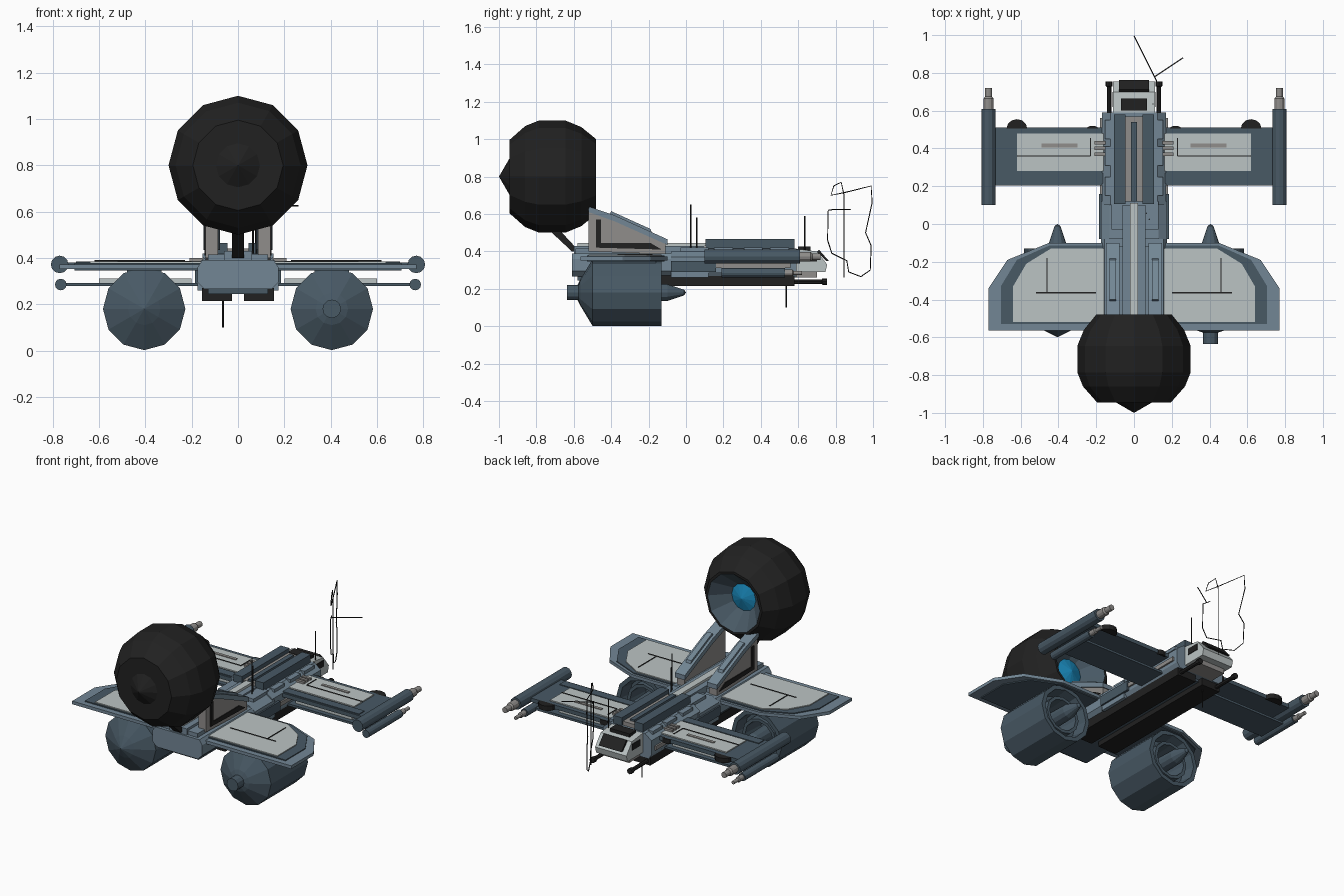
import bpy, bmesh, math
from mathutils import Vector


def material(name, r, g, b):
    m = bpy.data.materials.new(name)
    m.diffuse_color = (r, g, b, 1)
    return m


SLATE = material("dark_slate", 0.065, 0.10, 0.13)
STEEL = material("blue_steel", 0.17, 0.24, 0.30)
LIGHT = material("pale_panel", 0.50, 0.55, 0.55)
BLACK = material("black", 0.015, 0.015, 0.015)
STONE = material("warm_grey", 0.28, 0.27, 0.26)
BLUE = material("glow_blue", 0.01, 0.25, 0.50)


def finish(name, bm, mat):
    bmesh.ops.recalc_face_normals(bm, faces=bm.faces)
    me = bpy.data.meshes.new(name)
    bm.to_mesh(me)
    bm.free()
    me.materials.append(mat)
    ob = bpy.data.objects.new(name, me)
    bpy.context.collection.objects.link(ob)
    return ob


def prism(name, pts, axis, lo, hi, mat):
    """Extrude a 2D outline along x (y,z points), y (x,z points) or z (x,y points)."""
    put = {"x": lambda p, t: (t, p[0], p[1]), "y": lambda p, t: (p[0], t, p[1]),
           "z": lambda p, t: (p[0], p[1], t)}[axis]
    bm = bmesh.new()
    a = [bm.verts.new(put(p, lo)) for p in pts]
    b = [bm.verts.new(put(p, hi)) for p in pts]
    bm.faces.new(a)
    bm.faces.new(b)
    for i in range(len(pts)):
        j = (i + 1) % len(pts)
        bm.faces.new((a[i], a[j], b[j], b[i]))
    return finish(name, bm, mat)


def box(name, x0, x1, y0, y1, z0, z1, mat):
    return prism(name, [(x0, y0), (x1, y0), (x1, y1), (x0, y1)], "z", z0, z1, mat)


def pair(name, x0, x1, *rest):
    box("right_" + name, x0, x1, *rest)
    box("left_" + name, -x1, -x0, *rest)


def lathe(name, profile, x, z, mat, n=12):
    """Revolve (radius, y) points about an axis parallel to y."""
    bm = bmesh.new()
    rings = []
    for r, y in profile:
        k = 1 if r == 0 else n
        rings.append([bm.verts.new((x + r * math.sin(math.tau * i / n), y,
                                    z + r * math.cos(math.tau * i / n))) for i in range(k)])
    for a, b in zip(rings, rings[1:]):
        for i in range(n):
            j = (i + 1) % n
            quad = [a[i % len(a)], a[j % len(a)], b[j % len(b)], b[i % len(b)]]
            bm.faces.new(list(dict.fromkeys(quad)))
    return finish(name, bm, mat)


def wire(name, pts, r=0.003, mat=BLACK):
    cu = bpy.data.curves.new(name, "CURVE")
    cu.dimensions = "3D"
    cu.bevel_depth = r
    cu.bevel_resolution = 0
    cu.use_fill_caps = True
    sp = cu.splines.new("POLY")
    sp.points.add(len(pts) - 1)
    for p, co in zip(sp.points, pts):
        p.co = (*co, 1)
    cu.materials.append(mat)
    bpy.context.collection.objects.link(bpy.data.objects.new(name, cu))


# Large ball with its funnel and glowing centre
lathe("ball_shell", [(0, -1.0), (0.095, -0.945), (0.195, -0.945), (0.27, -0.86), (0.30, -0.785),
                     (0.30, -0.645), (0.265, -0.56), (0.20, -0.48), (0.185, -0.48)], 0, 0.80, BLACK)
lathe("ball_funnel", [(0.185, -0.48), (0.085, -0.58)], 0, 0.80, SLATE)
lathe("ball_glow", [(0.085, -0.58), (0, -0.555)], 0, 0.80, BLUE)
prism("ball_strut", [(-0.76, 0.54), (-0.70, 0.54), (-0.57, 0.40), (-0.61, 0.40)], "x", -0.025, 0.025, BLACK)

# Fuselage
prism("rear_hull", [(-0.145, 0.265), (0.145, 0.265), (0.175, 0.295), (0.175, 0.36), (0.155, 0.39),
                    (-0.155, 0.39), (-0.175, 0.36), (-0.175, 0.295)], "y", -0.61, -0.08, STEEL)
prism("middle_hull", [(-0.175, 0.26), (0.175, 0.26), (0.175, 0.37), (0.13, 0.40), (-0.13, 0.40),
                      (-0.175, 0.37)], "y", -0.08, 0.12, STEEL)
prism("front_hull", [(-0.15, 0.26), (0.15, 0.26), (0.17, 0.29), (0.17, 0.38), (0.125, 0.415),
                     (-0.125, 0.415), (-0.17, 0.38), (-0.17, 0.29)], "y", 0.10, 0.59, STEEL)
box("rear_deck", -0.13, 0.13, -0.59, -0.12, 0.39, 0.415, STEEL)
box("rear_spine", -0.06, 0.06, -0.60, 0.10, 0.39, 0.43, STEEL)
box("rear_spine_ridge", -0.022, 0.022, -0.58, 0.11, 0.43, 0.445, LIGHT)
box("front_spine", -0.06, 0.06, 0.12, 0.57, 0.41, 0.44, STONE)
box("front_spine_ridge", -0.015, 0.015, 0.12, 0.54, 0.44, 0.452, SLATE)
box("middle_deck", -0.12, 0.13, -0.03, 0.12, 0.40, 0.42, STEEL)
pair("front_top_rail", 0.045, 0.105, 0.105, 0.58, 0.41, 0.465, SLATE)
pair("side_step", 0.17, 0.185, -0.08, 0.16, 0.29, 0.35, SLATE)
pair("side_stripe", 0.165, 0.18, 0.12, 0.56, 0.31, 0.335, STONE)
pair("belly_pod", 0.025, 0.155, -0.35, 0.58, 0.215, 0.27, BLACK)
box("belly_keel", -0.13, 0.13, -0.58, 0.55, 0.245, 0.27, SLATE)
for s, side in ((1, "right"), (-1, "left")):
    for y in (0.20, 0.36, 0.50):
        box(side + "_deck_plate", s * 0.135 - 0.018, s * 0.135 + 0.018, y - 0.05, y + 0.05, 0.40, 0.42, STEEL)

# Cockpit nose
prism("nose", [(0.58, 0.29), (0.745, 0.29), (0.755, 0.33), (0.70, 0.40), (0.58, 0.415)], "x", -0.11, 0.11, LIGHT)
prism("windscreen", [(0.748, 0.35), (0.763, 0.35), (0.712, 0.408), (0.70, 0.40)], "x", -0.08, 0.08, BLACK)
pair("nose_window", 0.105, 0.114, 0.62, 0.70, 0.345, 0.385, BLACK)
box("nose_hatch", -0.07, 0.07, 0.60, 0.665, 0.40, 0.425, BLACK)
box("chin", -0.09, 0.09, 0.56, 0.70, 0.26, 0.30, STONE)

# Outlines of the swept rear wing: rim, frame and panel
REAR = [("rim", [(0.15, -0.10), (0.45, -0.10), (0.67, -0.19), (0.77, -0.34), (0.77, -0.565), (0.15, -0.565)],
         0.352, 0.372, STEEL),
        ("frame", [(0.15, -0.115), (0.45, -0.115), (0.62, -0.19), (0.705, -0.33), (0.705, -0.53), (0.15, -0.53)],
         0.346, 0.378, SLATE),
        ("panel", [(0.15, -0.13), (0.44, -0.13), (0.57, -0.21), (0.64, -0.33), (0.64, -0.52), (0.15, -0.52)],
         0.36, 0.384, LIGHT)]
ENGINE = [(0.07, -0.565), (0.178, -0.50), (0.178, -0.13), (0.152, -0.13), (0.14, -0.21), (0.118, -0.21),
          (0.118, -0.155), (0.098, -0.155), (0.088, -0.30), (0.05, -0.30), (0.045, -0.10), (0.015, -0.01), (0, 0)]

for s, side in ((1, "right_"), (-1, "left_")):
    # Rear wings with engraved lines
    for part, pts, lo, hi, mat in REAR:
        prism(side + "rear_wing_" + part, [(s * x, y) for x, y in pts], "z", lo, hi, mat)
    # Engines; the right one ends in a nozzle, the left in a point
    tail = [(0, -0.635), (0.04, -0.635), (0.04, -0.575)] if s > 0 else [(0, -0.60)]
    lathe(side + "engine", tail + ENGINE, s * 0.405, 0.18, SLATE)
    # Cannons at the front wing tips
    lathe(side + "upper_cannon", [(0, 0.10), (0.038, 0.10), (0.038, 0.61), (0, 0.61)], s * 0.77, 0.372, SLATE)
    lathe(side + "upper_barrel", [(0, 0.60), (0.026, 0.60), (0.026, 0.665), (0.018, 0.675), (0.018, 0.72),
                                  (0, 0.72)], s * 0.77, 0.372, STONE)
    lathe(side + "lower_cannon", [(0, 0.19), (0.025, 0.19), (0.025, 0.53), (0, 0.53)], s * 0.765, 0.285, SLATE)
    lathe(side + "lower_barrel", [(0, 0.52), (0.017, 0.52), (0.017, 0.57), (0.011, 0.575), (0.011, 0.62),
                                  (0, 0.62)], s * 0.765, 0.285, STONE)
    # Black half discs on the wing's leading edge
    for x, r in ((0.62, 0.055), (0.22, 0.03)):
        arc = [(s * x + r * math.cos(math.pi * i / 6), 0.505 + (0.05 if x > 0.5 else 0.015)
                * math.sin(math.pi * i / 6)) for i in range(7)]
        prism(side + "edge_disc", arc, "z", 0.35, 0.38, BLACK)
    # Chin guns
    lathe(side + "chin_gun", [(0, 0.55), (0.012, 0.55), (0.012, 0.725), (0.018, 0.73), (0.018, 0.755), (0, 0.755)],
          s * 0.132, 0.238, BLACK, 8)
    # Upright fins carrying the ball
    x0, x1 = sorted((s * 0.078, s * 0.148))
    prism(side + "fin", [(-0.52, 0.40), (-0.52, 0.635), (-0.38, 0.585), (-0.11, 0.46), (-0.11, 0.385)],
          "x", x0 + 0.008, x1 - 0.008, STONE)
    prism(side + "fin_cap", [(-0.52, 0.61), (-0.52, 0.64), (-0.38, 0.592), (-0.10, 0.465), (-0.10, 0.435),
                             (-0.38, 0.56)], "x", x0, x1, STEEL)
    prism(side + "fin_mark", [(-0.48, 0.42), (-0.48, 0.57), (-0.455, 0.57), (-0.455, 0.445), (-0.19, 0.445),
                              (-0.13, 0.41)], "x", s * 0.11, s * 0.145, BLACK)
    prism(side + "fin_rib", [(-0.42, 0.575), (-0.40, 0.615), (-0.19, 0.52), (-0.17, 0.465)],
          "x", s * 0.095, s * 0.13, STEEL)

pair("rear_wing_line", 0.20, 0.52, -0.367, -0.361, 0.38, 0.387, BLACK)
pair("rear_wing_cross_line", 0.458, 0.464, -0.365, -0.18, 0.38, 0.387, BLACK)
pair("engine_pylon", 0.33, 0.48, -0.50, -0.16, 0.33, 0.355, SLATE)

# Front wings, upper and lower
pair("front_wing", 0.15, 0.745, 0.205, 0.51, 0.355, 0.38, SLATE)
pair("front_wing_panel", 0.16, 0.62, 0.28, 0.48, 0.375, 0.387, LIGHT)
pair("front_wing_rear_strip", 0.16, 0.70, 0.215, 0.27, 0.378, 0.385, SLATE)
pair("front_wing_patch", 0.30, 0.49, 0.405, 0.425, 0.38, 0.391, STONE)
pair("front_wing_line", 0.23, 0.62, 0.357, 0.363, 0.38, 0.39, BLACK)
pair("front_wing_cross_line", 0.228, 0.234, 0.36, 0.455, 0.38, 0.39, BLACK)
pair("lower_wing", 0.15, 0.75, 0.26, 0.45, 0.278, 0.292, SLATE)
pair("lower_wing_panel", 0.20, 0.60, 0.29, 0.42, 0.29, 0.312, LIGHT)
for y in (0.37, 0.40, 0.43):
    pair("coolant_tube", 0.15, 0.21, y - 0.009, y + 0.009, 0.375, 0.40, STONE)

# Aerials
wire("tall_aerial", [(0.08, 0.025, 0.40), (0.08, 0.025, 0.65)], 0.004)
wire("short_aerial", [(0.065, 0.058, 0.40), (0.065, 0.058, 0.58)], 0.004)
wire("nose_aerial", [(0.10, 0.635, 0.38), (0.10, 0.635, 0.59)], 0.004)
wire("belly_aerial", [(-0.065, 0.535, 0.25), (-0.065, 0.535, 0.10)], 0.004)

# Loose wire loop hanging ahead of the nose
LOOP = [(0.845, 0.70), (0.83, 0.77), (0.79, 0.75), (0.775, 0.70), (0.85, 0.715), (0.99, 0.75), (0.995, 0.66),
        (0.96, 0.50), (0.99, 0.43), (0.985, 0.30), (0.935, 0.265), (0.87, 0.29), (0.86, 0.35), (0.78, 0.39),
        (0.757, 0.46), (0.76, 0.62), (0.80, 0.625)]
flat = lambda y, z: ((0.997 - y) * 0.5, y, z)
wire("wire_loop", [flat(y, z) for y, z in LOOP])
wire("wire_upright", [flat(0.845, 0.26), flat(0.845, 0.71)])
wire("wire_spur", [(0.11, 0.78, 0.625), (0.26, 0.88, 0.625)])
